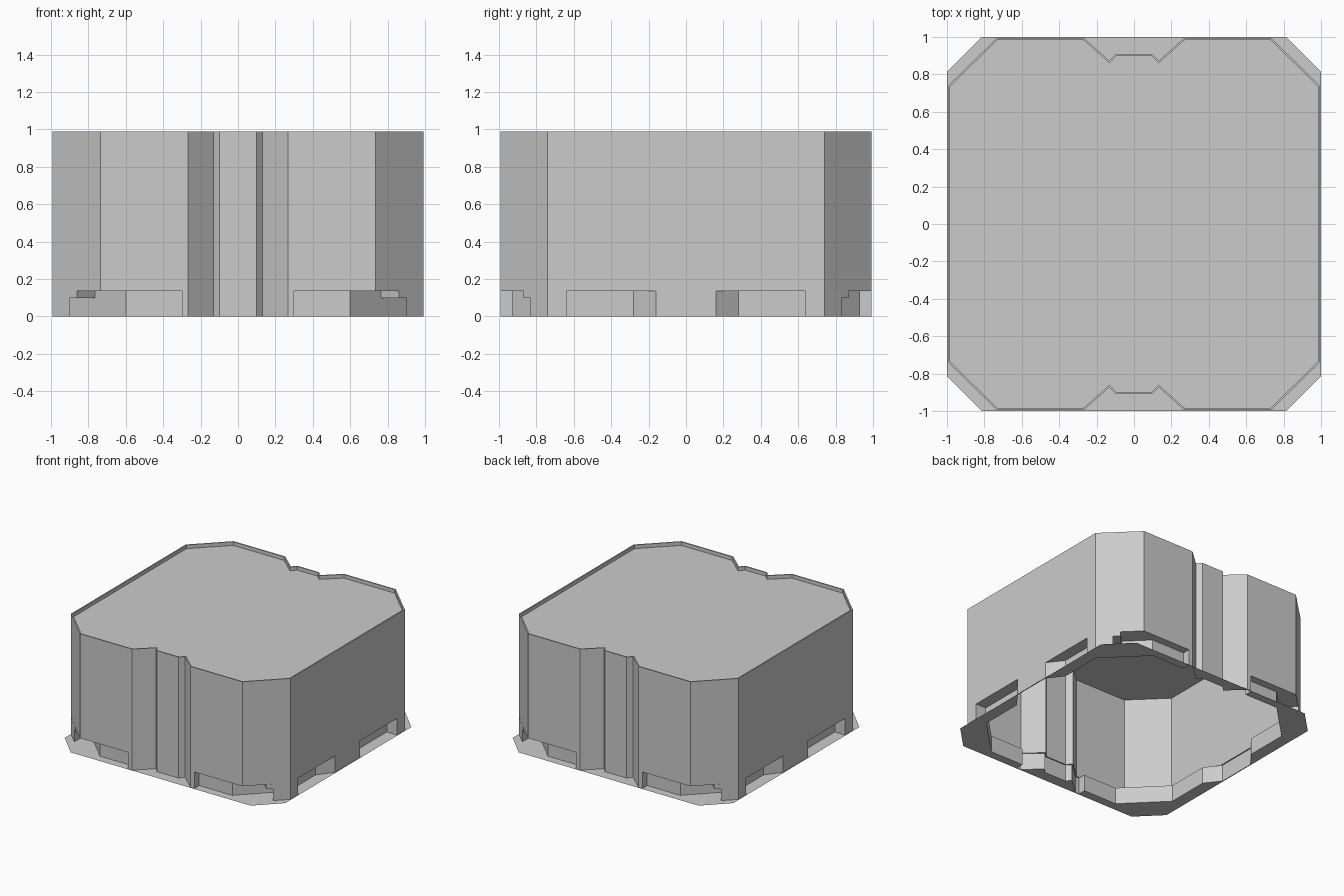
import bpy
import bmesh

if "Cube" in bpy.data.objects:
    bpy.data.objects.remove(bpy.data.objects["Cube"])

grey = bpy.data.materials.new("plain_grey")
grey.use_nodes = True
colour = (0.6, 0.6, 0.6, 1)
grey.diffuse_color = colour
grey.node_tree.nodes["Principled BSDF"].inputs["Base Color"].default_value = colour

WALL = 0.993      # distance of the straight walls from the centre
TOP = 0.99
LID = 0.96
SLOT = 0.135      # height of the base recesses
STEP = 0.1        # height of the lowered end of a corner recess


def quarter_part(name, strips=(), plates=(), thickness=0):
    """Build one quarter from vertical strips and flat plates, then mirror it."""
    bm = bmesh.new()
    for path, low, high in strips:
        for (ax, ay), (bx, by) in zip(path, path[1:]):
            corners = [(ax, ay, low), (bx, by, low), (bx, by, high), (ax, ay, high)]
            bm.faces.new([bm.verts.new(c) for c in corners])
    for outline, z in plates:
        bm.faces.new([bm.verts.new((x, y, z)) for x, y in outline])
    bmesh.ops.remove_doubles(bm, verts=bm.verts[:], dist=0.0001)
    mesh = bpy.data.meshes.new(name)
    bm.to_mesh(mesh)
    bm.free()
    mesh.materials.append(grey)
    part = bpy.data.objects.new(name, mesh)
    bpy.context.collection.objects.link(part)
    mirror = part.modifiers.new("mirror", "MIRROR")
    mirror.use_axis = (True, True, False)
    if thickness:
        shell = part.modifiers.new("shell", "SOLIDIFY")
        shell.thickness = thickness
        shell.offset = -1
        shell.use_even_offset = True
    return part


# Quarter outlines, running from the front centre to the side centre
groove = [(0, -0.91), (0.098, -0.91), (0.132, -0.873), (0.266, -WALL)]
chamfer = [(0.735, -WALL), (WALL, -0.74)]
upper = groove + chamfer + [(WALL, 0)]
recess = [(0.3, -WALL), (0.3, -0.93), (0.6, -0.93), (0.9, -0.63),
          (0.9, -0.28), (WALL, -0.16)]
lower = groove + recess + [(WALL, 0)]

# Main wall, standing a little above the lid
quarter_part("outer_wall", [(upper, SLOT, TOP)], thickness=0.01)
quarter_part("lid", plates=[(upper + [(0, 0)], LID)])

# Recessed foot wall and the recess ceilings
quarter_part("foot_wall", [(lower, 0, SLOT)])
ceiling = [recess[0]] + chamfer + recess[:0:-1]
quarter_part("recess_ceiling", plates=[(ceiling[::-1], SLOT)])

# Corner pillars between the front and side recesses, with a stepped end
post = [(0.9, -0.63), (0.9, -0.832), (WALL, -0.74), (WALL, -0.64), (0.9, -0.64)]
step = [(0.765, -0.765), (0.862, -0.869), (0.9, -0.832)]
quarter_part("corner_pillar", [(post, 0, SLOT), (step, STEP, SLOT)],
             [((step + [(0.9, -0.63)])[::-1], STEP)])

# Flat flange around the open bottom
rim = [(0, -1), (0.815, -1), (1, -0.815), (1, 0)]
quarter_part("base_flange", plates=[(rim + lower[::-1], 0)])
